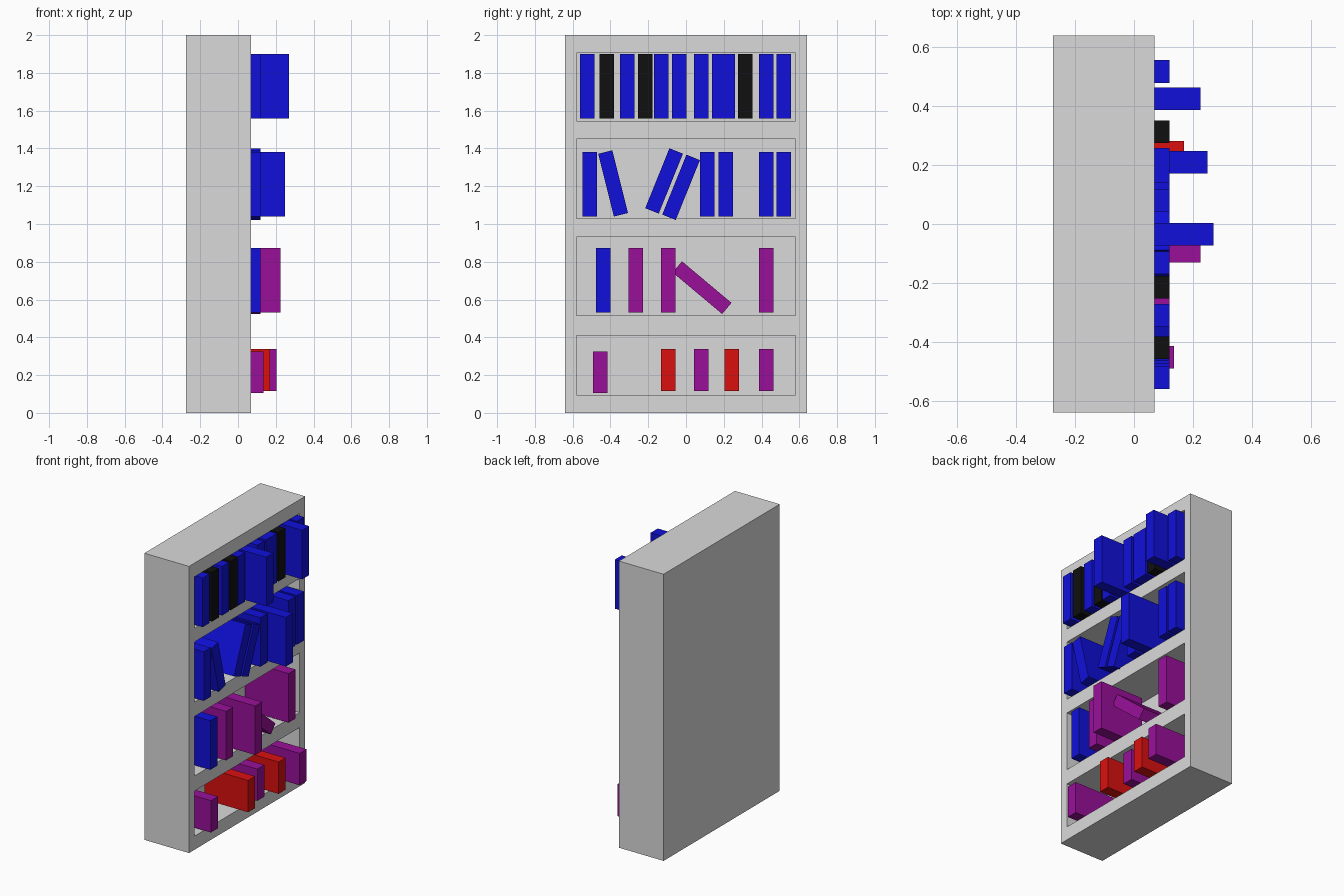
import bpy, bmesh, math
from mathutils import Vector

cube = bpy.data.objects.get("Cube")
if cube:
    bpy.data.objects.remove(cube, do_unlink=True)


def make_material(name, rgb):
    mat = bpy.data.materials.new(name)
    mat.use_nodes = True
    color = (*rgb, 1.0)
    mat.diffuse_color = color
    mat.node_tree.nodes["Principled BSDF"].inputs["Base Color"].default_value = color
    return mat


LOW, HIGH, MID = 0.005, 0.7, 0.32
GREY = make_material("grey", (HIGH, HIGH, HIGH))
BLUE = make_material("blue", (LOW, LOW, HIGH))
BLACK = make_material("black", (LOW, LOW, LOW))
PURPLE = make_material("purple", (MID, LOW, MID))
RED = make_material("red", (HIGH, LOW, LOW))


def add_object(name, bm, mat):
    mesh = bpy.data.meshes.new(name)
    bm.to_mesh(mesh)
    bm.free()
    mesh.materials.append(mat)
    obj = bpy.data.objects.new(name, mesh)
    bpy.context.collection.objects.link(obj)
    return obj


def box(size, center):
    bm = bmesh.new()
    bmesh.ops.create_cube(bm, size=1)
    bmesh.ops.scale(bm, vec=size, verts=bm.verts)
    bmesh.ops.translate(bm, vec=center, verts=bm.verts)
    return bm


# Case: a solid block with four bays pushed in from its open side
FRONT, BACK, INNER = 0.07, -0.275, -0.215
BAY_HALF = 0.58
BAYS = [(0.095, 0.41), (0.515, 0.93), (1.03, 1.45), (1.545, 1.905)]

case = box((FRONT - BACK, 1.28, 2), ((FRONT + BACK) / 2, 0, 1))
cuts = [((0, y, 0), (0, 1, 0)) for y in (-BAY_HALF, BAY_HALF)]
cuts += [((0, 0, z), (0, 0, 1)) for bay in BAYS for z in bay]
for co, no in cuts:
    bmesh.ops.bisect_plane(case, geom=case.verts[:] + case.edges[:] + case.faces[:],
                           plane_co=co, plane_no=no)
case.normal_update()


def in_bay(face):
    c = face.calc_center_median()
    return (face.normal.x > 0.9 and abs(c.y) < BAY_HALF
            and any(lo < c.z < hi for lo, hi in BAYS))


pushed = bmesh.ops.extrude_discrete_faces(case, faces=[f for f in case.faces if in_bay(f)])
for face in pushed["faces"]:
    bmesh.ops.translate(case, vec=(INNER - FRONT, 0, 0), verts=face.verts)
bmesh.ops.dissolve_limit(case, angle_limit=0.01, verts=case.verts, edges=case.edges)
bmesh.ops.recalc_face_normals(case, faces=case.faces)
add_object("bookcase", case, GREY)

# Books: one length and thickness, pulled out by different amounts
LENGTH, THICK, TALL, SHORT = 0.335, 0.077, 0.342, 0.222
FLUSH = 0.12


def book(shelf, mat, y, z, front=FLUSH, height=TALL, lean=0):
    obj = add_object(shelf + "_book", box((LENGTH, THICK, height), (0, 0, 0)), mat)
    obj.location = Vector((front - LENGTH / 2, y, z))
    obj.rotation_euler.x = math.radians(lean)


# Top shelf
for mat, y, front in [
    (BLUE, -0.522, FLUSH), (BLACK, -0.42, FLUSH), (BLUE, -0.31, FLUSH),
    (BLACK, -0.215, FLUSH), (BLUE, -0.132, FLUSH), (BLUE, -0.035, 0.27),
    (BLUE, 0.08, FLUSH), (BLUE, 0.177, FLUSH), (BLUE, 0.22, FLUSH),
    (BLACK, 0.313, FLUSH), (BLUE, 0.425, 0.225), (BLUE, 0.518, FLUSH),
]:
    book("top_shelf", mat, y, 1.73, front)

# Upper shelf, with three leaning books
for y, front in [(-0.51, FLUSH), (0.113, FLUSH), (0.21, 0.25),
                 (0.425, FLUSH), (0.518, FLUSH)]:
    book("upper_shelf", BLUE, y, 1.211, front)
for y, z, lean in [(-0.386, 1.215, 14), (-0.116, 1.228, -22), (-0.026, 1.194, -22)]:
    book("upper_shelf_leaning", BLUE, y, z, lean=lean)

# Lower shelf, with one fallen book
for mat, y, front in [(BLUE, -0.437, FLUSH), (PURPLE, -0.265, FLUSH),
                      (PURPLE, -0.093, 0.225), (PURPLE, 0.425, FLUSH)]:
    book("lower_shelf", mat, y, 0.702, front)
book("lower_shelf_fallen", PURPLE, 0.085, 0.663, lean=50)

# Bottom shelf of short books
for mat, y, z, front in [
    (PURPLE, -0.453, 0.215, 0.135), (RED, -0.093, 0.228, 0.17),
    (PURPLE, 0.08, 0.228, FLUSH), (RED, 0.243, 0.228, 0.17),
    (PURPLE, 0.425, 0.228, 0.205),
]:
    book("bottom_shelf", mat, y, z, front, SHORT)
